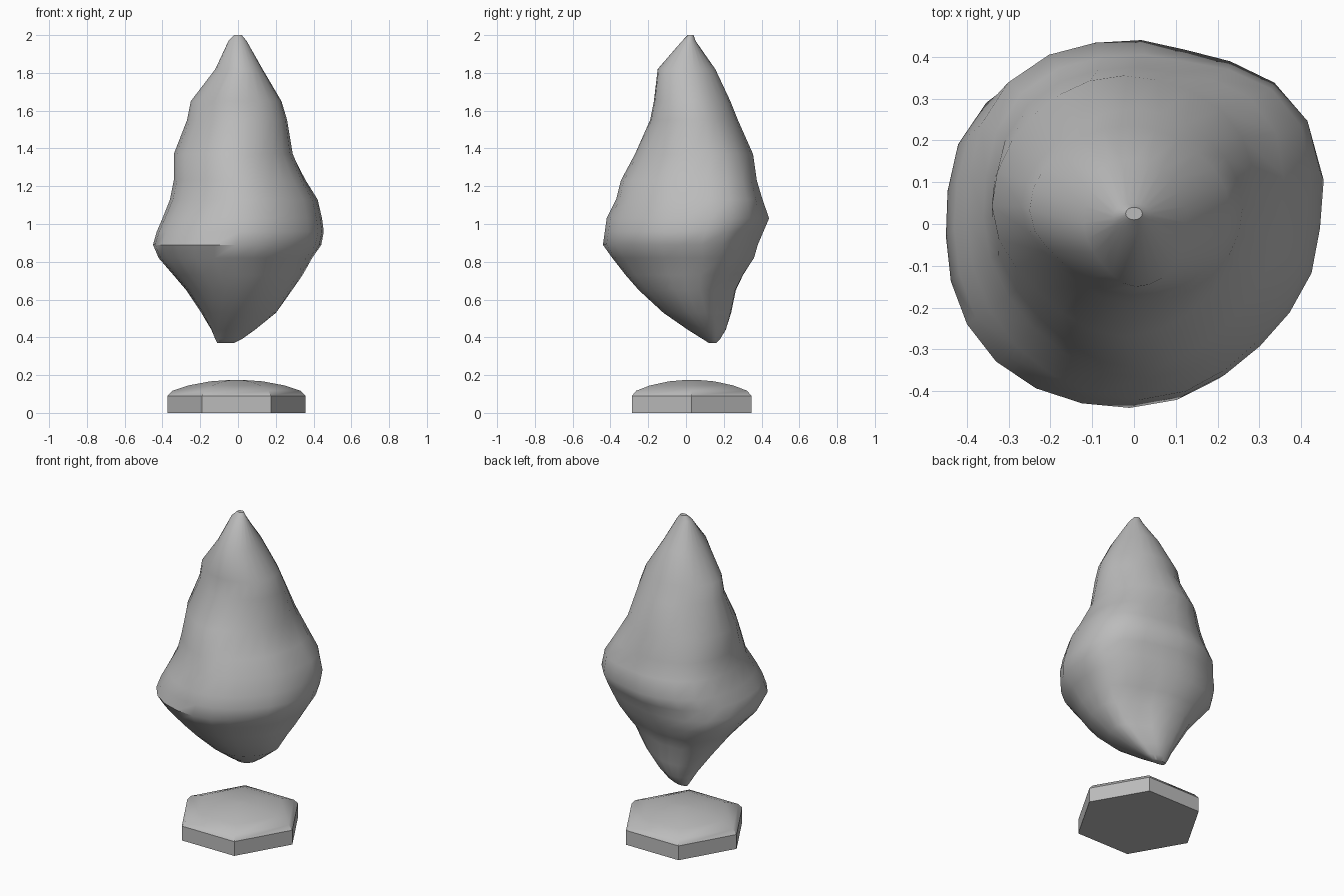
import bpy
import bmesh
from math import sin, cos, pi, radians

cube = bpy.data.objects.get("Cube")
if cube:
    bpy.data.objects.remove(cube, do_unlink=True)


def make_material(name, colour):
    mat = bpy.data.materials.new(name)
    mat.use_nodes = True
    mat.diffuse_color = colour
    mat.node_tree.nodes["Principled BSDF"].inputs["Base Color"].default_value = colour
    return mat


def loft(name, rings, mat, angle):
    """Skin a stack of equal rings, cap both ends and smooth the result."""
    bm = bmesh.new()
    loops = [[bm.verts.new(co) for co in ring] for ring in rings]
    for low, high in zip(loops, loops[1:]):
        for i in range(len(low)):
            j = (i + 1) % len(low)
            bm.faces.new((low[i], low[j], high[j], high[i]))
    bm.faces.new(reversed(loops[0]))
    bm.faces.new(loops[-1])
    mesh = bpy.data.meshes.new(name)
    bm.to_mesh(mesh)
    bm.free()
    mesh.materials.append(mat)
    obj = bpy.data.objects.new(name, mesh)
    bpy.context.collection.objects.link(obj)
    bpy.ops.object.select_all(action="DESELECT")
    obj.select_set(True)
    bpy.context.view_layer.objects.active = obj
    bpy.ops.object.shade_smooth_by_angle(angle=radians(angle))
    return obj


stone = make_material("stone grey", (0.5, 0.5, 0.5, 1))

# Hexagonal plinth with a shallow domed top
plinth_profile = [(0, 1), (.09, 1), (.117, .93), (.145, .7), (.167, .38), (.175, .08)]
plinth_rings = [
    [(-.008 + .365 * s * cos(k * pi / 3), .03 + .365 * s * sin(k * pi / 3), z)
     for k in range(6)]
    for z, s in plinth_profile]
loft("hexagonal_plinth", plinth_rings, stone, 30)

# Floating crystal: height, right edge, left edge, front edge, back edge
crystal_profile = [
    (.37, -.11, -.02, .12, .16),
    (.39, -.12, .02, .09, .18),
    (.44, -.14, .09, .01, .21),
    (.53, -.19, .2, -.12, .235),
    (.65, -.27, .28, -.25, .26),
    (.73, -.34, .33, -.32, .3),
    (.82, -.42, .38, -.39, .36),
    (.89, -.45, .43, -.44, .38),
    (.96, -.43, .445, -.43, .41),
    (1.03, -.4, .435, -.42, .44),
    (1.13, -.36, .41, -.37, .405),
    (1.23, -.34, .35, -.345, .375),
    (1.37, -.34, .29, -.27, .355),
    (1.55, -.27, .26, -.19, .275),
    (1.65, -.25, .23, -.17, .235),
    (1.82, -.12, .13, -.15, .155),
    (1.97, -.05, .045, -.02, .05),
    (2, -.02, .02, .01, .04),
]

# Swelling of the four diagonal flanks by height: back left, back right,
# front right, front left, then how far the back left swelling leans sideways
flank_swell = [
    (.35, (-.12, .1, 0, -.05, .05)),
    (.55, (-.1, .25, .03, -.07, .08)),
    (.75, (.06, .16, .03, -.06, .07)),
    (.95, (.05, .08, .03, -.05, .05)),
    (1.2, (.14, .08, -.05, -.05, .04)),
    (1.45, (0, -.07, -.09, -.05, 0)),
    (1.6, (-.04, -.05, -.09, .05, 0)),
    (1.8, (-.03, .1, -.1, 0, 0)),
    (2, (0, 0, 0, 0, 0)),
]
SEGMENTS = 24


def swell_at(z, column):
    for (z0, low), (z1, high) in zip(flank_swell, flank_swell[1:]):
        if z <= z1:
            return low[column] + (high[column] - low[column]) * (z - z0) / (z1 - z0)


def crystal_ring(z, x0, x1, y0, y1):
    """Lopsided ellipse, swollen or flattened between its four extremes."""
    ring = []
    for k in range(SEGMENTS):
        a = 2 * pi * k / SEGMENTS
        flank = k * 4 // SEGMENTS
        f = 1 + swell_at(z, flank) * sin(2 * a) ** 2
        if flank == 0:
            f += swell_at(z, 4) * sin(4 * a)
        ring.append(((x0 + x1) / 2 + (x1 - x0) / 2 * f * cos(a),
                     (y0 + y1) / 2 + (y1 - y0) / 2 * f * sin(a), z))
    return ring


loft("floating_crystal", [crystal_ring(*row) for row in crystal_profile], stone, 42)
